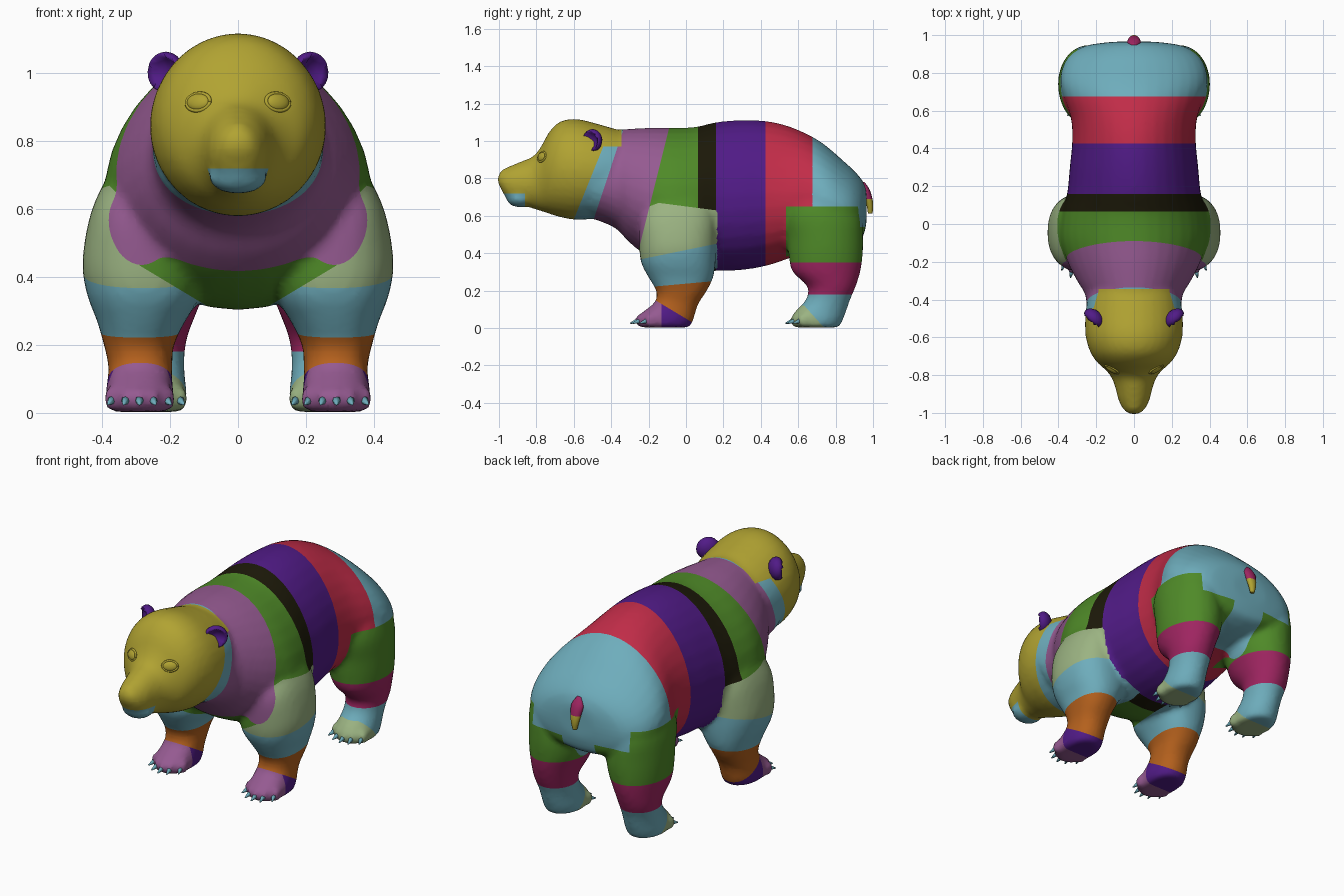
import bpy, bmesh, math
from mathutils import Vector, Matrix
from mathutils.bvhtree import BVHTree

if "Cube" in bpy.data.objects:
    bpy.data.objects.remove(bpy.data.objects["Cube"])

# ---- colours ----
RGB = {"olive": (177, 163, 50), "sky_blue": (110, 173, 188), "mauve": (149, 90, 145),
       "green": (79, 138, 40), "near_black": (28, 25, 9), "violet": (81, 27, 135),
       "red": (193, 44, 72), "pale_green": (155, 179, 130), "orange": (181, 97, 29),
       "magenta": (159, 37, 97)}
NAMES = list(RGB)
MATS = {}
for name, rgb in RGB.items():
    MATS[name] = bpy.data.materials.new(name)
    MATS[name].diffuse_color = [(c / 255 / 12.92 if c < 11 else ((c / 255 + .055) / 1.055) ** 2.4)
                                for c in rgb] + [1]


def spline(rows, n=4):
    """Refine a list of section rows with a Catmull-Rom curve."""
    out = []
    for i in range(len(rows) - 1):
        a, b, c, d = (rows[max(0, min(len(rows) - 1, i + k))] for k in (-1, 0, 1, 2))
        for s in range(n):
            t = s / n
            out.append([.5 * (2 * q + (r - p) * t + (2 * p - 5 * q + 4 * r - u) * t * t
                              + (3 * q - p - 3 * r + u) * t ** 3) for p, q, r, u in zip(a, b, c, d)])
    return out + [list(rows[-1])]


def loft(bm, rings):
    """Skin a list of rings of points and cap both ends."""
    vs = [[bm.verts.new(p) for p in ring] for ring in rings]
    n = len(vs[0])
    for a, b in zip(vs, vs[1:]):
        for i in range(n):
            bm.faces.new((a[i], a[(i + 1) % n], b[(i + 1) % n], b[i]))
    bm.faces.new(vs[0][::-1])
    bm.faces.new(vs[-1])


def oval(power=1.0, n=32):
    f = lambda v: math.copysign(abs(v) ** power, v)
    return [(f(math.cos(math.tau * i / n)), f(math.sin(math.tau * i / n))) for i in range(n)]


def trunk(bm, rows, egg=0.0):
    """Rows of y, bottom, top, half width; egg narrows the upper half."""
    loft(bm, [[(w * c * (1 - egg * s), y, (lo + hi) / 2 + (hi - lo) / 2 * s) for c, s in oval()]
              for y, lo, hi, w in spline(rows)])


def limb(bm, rows, side, power):
    """Rows of z, inner x, outer x, front y, back y."""
    loft(bm, [[(side * ((a + b) / 2 + (b - a) / 2 * c), (f + k) / 2 + (k - f) / 2 * s, z)
               for c, s in oval(power)] for z, a, b, f, k in spline(rows)])


def ball(bm, loc, scale, rot=None):
    m = Matrix.Translation(loc) @ (rot or Matrix()) @ Matrix.Diagonal((*scale, 1))
    return bmesh.ops.create_uvsphere(bm, u_segments=16, v_segments=10, radius=1, matrix=m)["verts"]


def finish(bm, name, mats):
    bmesh.ops.recalc_face_normals(bm, faces=bm.faces)
    me = bpy.data.meshes.new(name)
    bm.to_mesh(me)
    bm.free()
    ob = bpy.data.objects.new(name, me)
    bpy.context.collection.objects.link(ob)
    for m in mats:
        me.materials.append(MATS[m])
    for p in me.polygons:
        p.use_smooth = True
    return ob


# ---- body shape: torso, head, legs and toes fused together ----
TORSO = [(-.50, .585, 1.06, .25), (-.38, .535, 1.06, .255), (-.30, .455, 1.065, .30), (-.20, .38, 1.07, .35),
         (-.08, .325, 1.07, .388), (.05, .305, 1.075, .38), (.16, .305, 1.10, .352), (.30, .31, 1.112, .338),
         (.44, .335, 1.105, .325), (.56, .375, 1.075, .332), (.68, .41, 1.02, .372), (.76, .42, .965, .388),
         (.84, .435, .895, .372), (.90, .455, .84, .33), (.945, .485, .785, .25), (.965, .56, .73, .11)]
HEAD = [(-.33, .62, 1.05, .23), (-.45, .59, 1.085, .255), (-.58, .578, 1.117, .258), (-.67, .592, 1.105, .235),
        (-.73, .61, 1.05, .198), (-.775, .625, .97, .148), (-.815, .637, .92, .118), (-.87, .655, .895, .098),
        (-.92, .67, .875, .086), (-.96, .695, .855, .07), (-.99, .745, .835, .05), (-1.007, .775, .815, .025)]
FRONT_LEG = [(.72, .20, .37, -.16, .12), (.60, .17, .43, -.24, .155), (.45, .11, .458, -.25, .16),
             (.35, .11, .445, -.24, .158), (.27, .155, .415, -.20, .145), (.20, .188, .395, -.16, .112),
             (.14, .193, .382, -.165, .072), (.09, .193, .385, -.225, .052), (.05, .19, .39, -.262, .042),
             (.003, .20, .38, -.25, .02)]
REAR_LEG = [(.72, .15, .37, .58, .88), (.60, .12, .398, .53, .935), (.48, .08, .402, .54, .947),
            (.38, .09, .398, .55, .944), (.30, .12, .387, .57, .932), (.22, .15, .37, .65, .907),
            (.15, .158, .357, .64, .877), (.09, .154, .357, .585, .857), (.05, .15, .36, .562, .842),
            (.003, .16, .35, .57, .82)]
bm = bmesh.new()
trunk(bm, TORSO, .13)
trunk(bm, HEAD)
ball(bm, (0, -.95, .82), (.05, .045, .04))    # nose pad
ball(bm, (0, -.885, .694), (.088, .077, .05))  # lower jaw
CLAWS = []
for side in (-1, 1):
    limb(bm, FRONT_LEG, side, .88)
    limb(bm, REAR_LEG, side, 1)
    for cx, half, fy, bend in ((.29, .082, -.24, .05), (.255, .085, .59, .04)):
        for i in range(5):
            u = i / 2 - 1
            x, y = side * (cx + half * u), fy + bend * u * u
            ball(bm, (x, y, .042), (.024, .036, .036))
            CLAWS.append((x, y, u * side))
body = finish(bm, "body", NAMES)
mod = body.modifiers.new("fuse", "REMESH")
mod.mode = "VOXEL"
mod.voxel_size = .016
mod = body.modifiers.new("soften", "SMOOTH")
mod.factor, mod.iterations = .5, 5
fused = bpy.data.meshes.new_from_object(body.evaluated_get(bpy.context.evaluated_depsgraph_get()))
body.modifiers.clear()
fused.materials.clear()
for m in NAMES:
    fused.materials.append(MATS[m])
bm = bmesh.new()
bm.from_mesh(fused)
body.data = fused

# ---- colour borders: planes a*x + b*y + c*z = d cut into the skin ----
PLANES = [(0, 1, -.405, -.835), (0, 1, -.33, -.685), (0, 0, 1, .97), (0, 1, 0, -.345),    # head, neck
          (0, 1, -.25, -.3575), (0, 1, 0, .065), (0, 1, 0, .16), (0, 1, 0, .425), (0, 1, 0, .675),
          (-1, 0, 1, .29), (0, .13, 1, .65), (0, -.205, 1, .417), (0, -.09, 1, .237),      # front legs
          (0, .6, 1, .05), (0, 1, 0, -.13), (1, 0, 0, .29), (-.6, 0, 1, .26), (0, 0, 1, .4),
          (0, 1, 0, .535), (0, 0, 1, .65), (0, 0, 1, .54), (1, 0, 0, .3), (1, 0, 0, .1),   # rear legs
          (0, 0, 1, .35), (0, 0, 1, .18), (0, 0, 1, .12), (0, 1, .9, .74),
          (0, 0, 1, .72), (0, 1, 0, -.86)]                                                # jaw
for a, b, c, d in PLANES:
    for s in ((1, -1) if a else (1,)):
        n = Vector((a * s, b, c))
        bmesh.ops.bisect_plane(bm, geom=bm.verts[:] + bm.edges[:] + bm.faces[:], dist=1e-4,
                               plane_co=n * d / n.length_squared, plane_no=n)


def skin_colour(p):
    x, y, z = abs(p.x), p.y, p.z
    if y < -.86 and z < .72:
        return "sky_blue"
    if y - .405 * z < -.835 or (z > .97 and y < -.345):
        return "olive"
    if z > .4 and y - .33 * z < -.685:
        return "sky_blue"
    if z > .4 and y - .25 * z < -.3575:
        return "mauve"
    if y < .165 and z < .65 - .13 * y and z < .29 + x and (x > .29 or z < .26 + .6 * x):
        if z > .417 + .205 * y:
            return "pale_green"
        if z > .237 + .09 * y:
            return "sky_blue"
        if z > .05 - .6 * y:
            return "orange"
        return "mauve" if y < -.13 else "violet"
    if y > .535 and ((x > .3 and z < .65) or (x > .1 and z < .54)):
        if z > .18:
            return "green" if z > .35 else "magenta"
        return "pale_green" if z < .12 and y + .9 * z < .74 else "sky_blue"
    for limit, name in ((.065, "green"), (.16, "near_black"), (.425, "violet"), (.675, "red")):
        if y < limit:
            return name
    return "sky_blue"


for f in bm.faces:
    f.material_index = NAMES.index(skin_colour(f.calc_center_median()))
    f.smooth = True
tree = BVHTree.FromBMesh(bm)
bm.to_mesh(fused)
bm.free()

for side, tag in ((-1, "left"), (1, "right")):
    # ---- eyes: almond bumps with a raised lid rim ----
    bm = bmesh.new()
    hit, nrm = tree.ray_cast(Vector((side * .117, -2, .915)), Vector((0, 1, 0)))[:2]
    rot = nrm.to_track_quat("Z", "Y").to_matrix().to_4x4()
    ball(bm, hit, (.038, .026, .014), rot)
    base = Matrix.Translation(hit) @ rot
    ring = [[base @ Vector(((.039 + .006 * math.cos(v)) * math.cos(t),
                            (.027 + .006 * math.cos(v)) * math.sin(t), .006 * math.sin(v)))
             for v in (k * math.tau / 6 for k in range(6))] for t in (i * math.tau / 20 for i in range(21))]
    loft(bm, ring)
    finish(bm, "eye_" + tag, ["olive"])

    # ---- ears: rounded cups opening forward ----
    bm = bmesh.new()
    for v in ball(bm, (0, 0, 0), (1, 1, 1)):
        r = math.hypot(v.co.x, v.co.z)
        if v.co.y < 0 and r < .8:
            v.co.y = .35 - .6 * r
    bm.transform(Matrix.Translation((side * .213, -.5, 1.003)) @ Matrix.Rotation(side * .75, 4, "Z")
                 @ Matrix.Rotation(side * .3, 4, "Y") @ Matrix.Diagonal((.062, .044, .06, 1)))
    finish(bm, "ear_" + tag, ["violet"])

# ---- claws ----
bm = bmesh.new()
for x, y, u in CLAWS:
    d = Vector((.35 * u, -1, -.35)).normalized()
    m = Matrix.Translation(Vector((x, y - .026, .036)) + d * .012) @ d.to_track_quat("Z", "Y").to_matrix().to_4x4()
    bmesh.ops.create_cone(bm, cap_ends=True, segments=8, radius1=.015, radius2=.003, depth=.044, matrix=m)
finish(bm, "claws", ["sky_blue"])

# ---- tail: rows of z, y, half width, half depth ----
bm = bmesh.new()
loft(bm, [[(w * c, y + d * s, z) for c, s in oval(n=12)] for z, y, w, d in spline(
    [(.78, .945, .012, .01), (.74, .96, .036, .022), (.69, .976, .03, .021),
     (.65, .984, .022, .017), (.612, .985, .012, .012)])])
tail = finish(bm, "tail", ["magenta", "olive"])
for p in tail.data.polygons:
    p.material_index = int(p.center.z < .69)

for m in bpy.data.materials:
    if m.users and not m.is_grease_pencil:
        m.use_nodes = True
        m.node_tree.nodes["Principled BSDF"].inputs["Base Color"].default_value = m.diffuse_color
